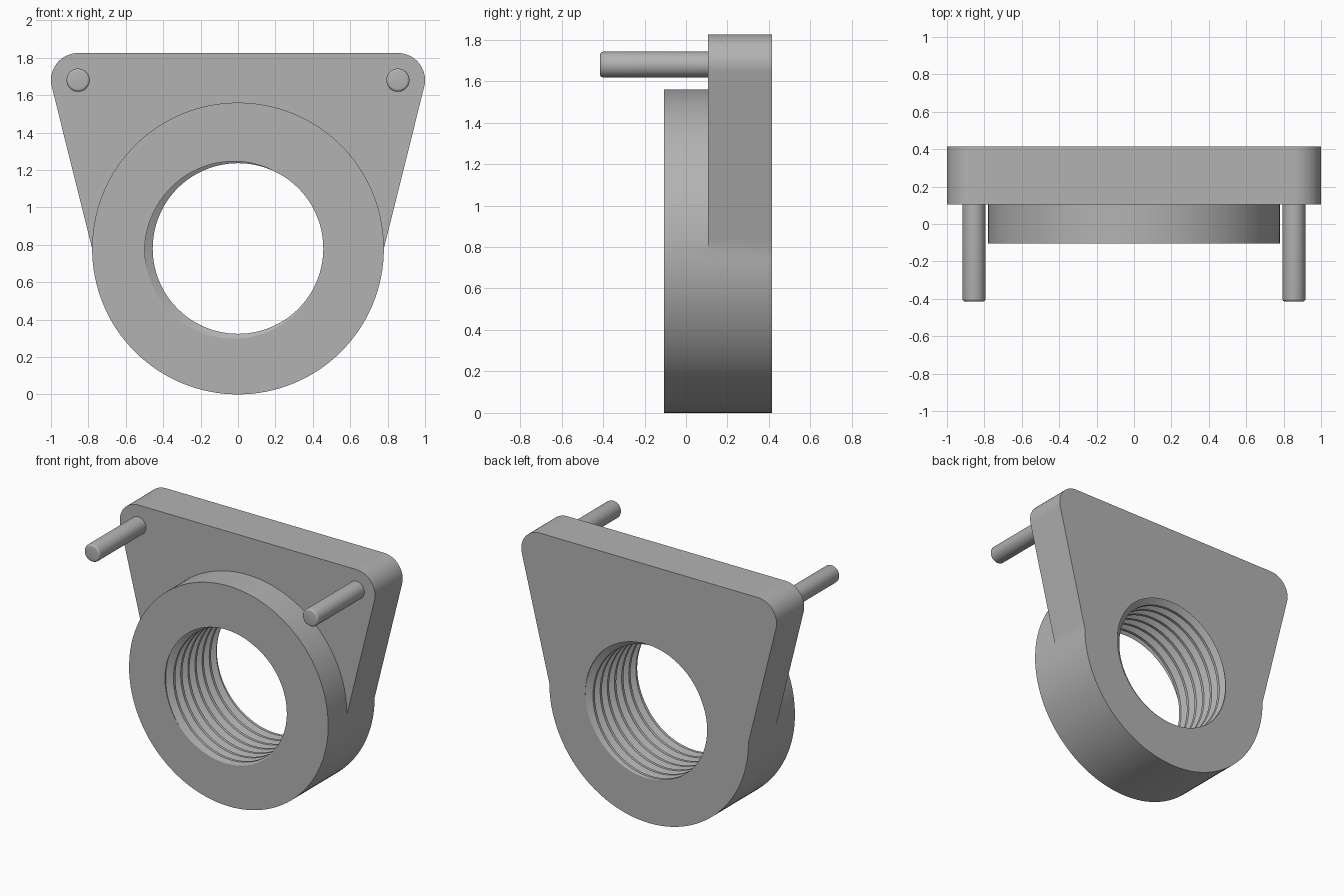
import bpy
import bmesh
from math import sin, cos, atan2, pi, radians
from mathutils import Matrix, Vector

cube = bpy.data.objects.get("Cube")
if cube:
    bpy.data.objects.remove(cube, do_unlink=True)

RING_R = 0.78
CENTRE_Z = 0.78
FRONT, STEP, BACK = -0.105, 0.105, 0.415
MINOR, MAJOR, PITCH = 0.456, 0.499, 0.08
THREAD_START = radians(200)
CORNER = Vector((0.855, 0.90))      # corner centre, measured from the ring centre
CORNER_R = 0.145
PIN_R, PIN_TIP = 0.062, -0.415

grey = bpy.data.materials.new("plain grey")
grey.use_nodes = True
COLOUR = (0.45, 0.45, 0.45, 1)
grey.diffuse_color = COLOUR
grey.node_tree.nodes["Principled BSDF"].inputs["Base Color"].default_value = COLOUR


def finish(bm, name):
    bmesh.ops.recalc_face_normals(bm, faces=bm.faces)
    mesh = bpy.data.meshes.new(name)
    bm.to_mesh(mesh)
    bm.free()
    mesh.materials.append(grey)
    ob = bpy.data.objects.new(name, mesh)
    bpy.context.collection.objects.link(ob)
    bpy.ops.object.select_all(action='DESELECT')
    ob.select_set(True)
    bpy.context.view_layer.objects.active = ob
    bpy.ops.object.shade_smooth_by_angle(angle=radians(25))
    return ob


def line(a, b, n):
    return [a.lerp(b, i / n) for i in range(n)]


def flange_outline():
    """Half circle below, tapering sides and rounded corners above."""
    pts = [Vector((cos(a), sin(a))) * RING_R
           for a in (-pi / 2 + pi / 2 * i / 32 for i in range(32))]
    arc = [CORNER + CORNER_R * Vector((cos(a), sin(a)))
           for a in (radians(-14 + 104 * i / 14) for i in range(15))]
    pts += line(Vector((RING_R, 0)), arc[0], 14) + arc[:-1]
    pts += line(arc[-1], Vector((0, arc[-1].y)), 16)
    top = Vector((0, arc[-1].y))
    mirrored = [Vector((-p.x, p.y)) for p in reversed(pts[1:])]
    return pts + [top] + mirrored


def bore_column(theta):
    """Points along the threaded bore at one angle, as (radius, y)."""
    start = FRONT + PITCH * (THREAD_START - theta) / (2 * pi)
    col = []
    for turn in range(-3, 10):
        for offset in (-0.375, -0.0625, 0.0625, 0.375):
            y = min(max(start + PITCH * (turn + offset), FRONT), BACK)
            t = abs(((y - start) / PITCH + 0.5) % 1 - 0.5)
            depth = min(max((0.375 - t) / 0.3125, 0), 1)
            col.append((MINOR + (MAJOR - MINOR) * depth, y))
    return col


# Threaded ring and flange as one closed skin swept around the bore
bm = bmesh.new()
outline = flange_outline()
columns = []
for i in range(len(outline) + 1):
    p = outline[i % len(outline)]
    theta = atan2(p.y, p.x)
    if i == len(outline):
        theta = atan2(outline[0].y, outline[0].x) + 2 * pi
    elif theta < -pi / 2 - 1e-6:
        theta += 2 * pi
    reach = max(p.length, RING_R)
    section = bore_column(theta) + [(reach, BACK), (reach, STEP),
                                    (RING_R, STEP), (RING_R, FRONT)]
    columns.append([bm.verts.new((r * cos(theta), y, CENTRE_Z + r * sin(theta)))
                    for r, y in section])
for a, b in zip(columns, columns[1:]):
    n = len(a)
    for j in range(n):
        k = (j + 1) % n
        bm.faces.new((a[j], a[k], b[k], b[j]))
bmesh.ops.remove_doubles(bm, verts=bm.verts, dist=1e-5)
bmesh.ops.dissolve_degenerate(bm, edges=bm.edges, dist=1e-5)
finish(bm, "threaded_flange")

# Locating pins with rounded tips
for side, name in ((1, "left_pin"), (-1, "right_pin")):
    bm = bmesh.new()
    root = STEP + 0.02
    place = (Matrix.Translation((side * CORNER.x, (PIN_TIP + root) / 2, CENTRE_Z + CORNER.y))
             @ Matrix.Rotation(pi / 2, 4, 'X'))
    bmesh.ops.create_cone(bm, cap_ends=True, segments=40, radius1=PIN_R,
                          radius2=PIN_R, depth=root - PIN_TIP, matrix=place)
    rim = [e for e in bm.edges if all(v.co.y < PIN_TIP + 0.01 for v in e.verts)]
    bmesh.ops.bevel(bm, geom=rim, offset=0.015, segments=4, profile=0.5, affect='EDGES')
    finish(bm, name)
